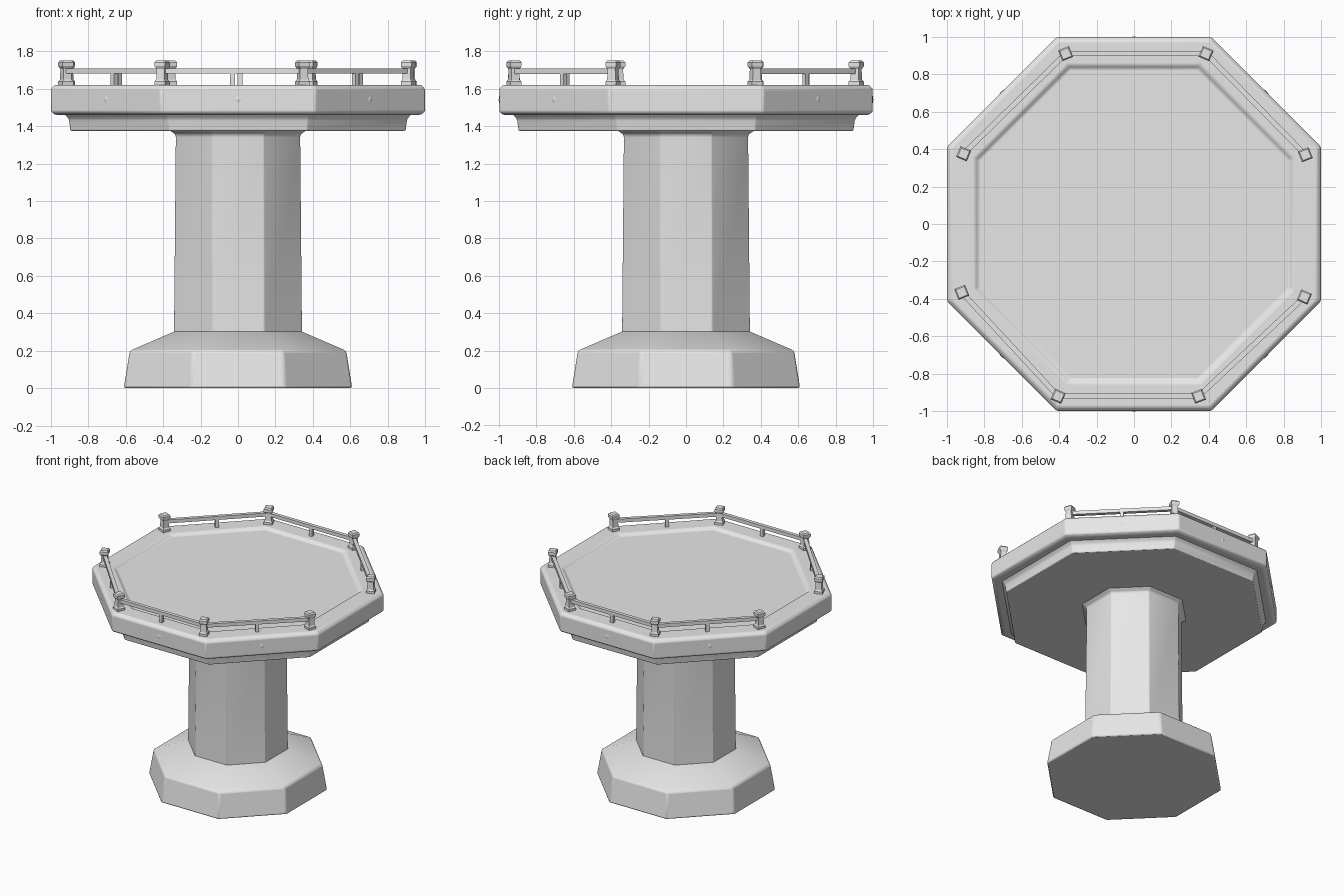
import bpy, bmesh, math
from mathutils import Vector

if "Cube" in bpy.data.objects:
    bpy.data.objects.remove(bpy.data.objects["Cube"])

stone = bpy.data.materials.new("grey stone")
stone.diffuse_color = (0.8, 0.8, 0.8, 1)
stone.use_nodes = True
stone.node_tree.nodes["Principled BSDF"].inputs["Base Color"].default_value = stone.diffuse_color


def finish(name, bm, bevel=0.0, segments=2, smooth=True):
    bmesh.ops.recalc_face_normals(bm, faces=bm.faces)
    me = bpy.data.meshes.new(name)
    bm.to_mesh(me)
    bm.free()
    me.materials.append(stone)
    ob = bpy.data.objects.new(name, me)
    bpy.context.collection.objects.link(ob)
    if bevel:
        m = ob.modifiers.new("soft edges", "BEVEL")
        m.width, m.segments, m.limit_method = bevel, segments, "ANGLE"
        m.angle_limit = math.radians(25)
    if smooth:
        bpy.ops.object.select_all(action="DESELECT")
        ob.select_set(True)
        bpy.context.view_layer.objects.active = ob
        bpy.ops.object.shade_smooth_by_angle(angle=math.radians(30))
    return ob


def stack(bm, profile, sides, centre=(0, 0), turn=0.0):
    """Prism from (half width across flats, z) rings, capped at both ends."""
    rings = []
    for a, z in profile:
        r = a / math.cos(math.pi / sides)
        rings.append([bm.verts.new((
            centre[0] + r * math.cos(turn + (k + .5) * math.tau / sides),
            centre[1] + r * math.sin(turn + (k + .5) * math.tau / sides), z))
            for k in range(sides)])
    for lo, hi in zip(rings, rings[1:]):
        for k in range(sides):
            j = (k + 1) % sides
            bm.faces.new((lo[k], lo[j], hi[j], hi[k]))
    bm.faces.new(rings[0][::-1])
    bm.faces.new(rings[-1])


def octagon(name, profile, bevel):
    bm = bmesh.new()
    stack(bm, profile, 8)
    return finish(name, bm, bevel)


# Pedestal
octagon("base", [(0.61, 0), (0.578, 0.2), (0.335, 0.305)], 0.012)
octagon("column", [(0.342, 0.25), (0.332, 1.345), (0.338, 1.358), (0.37, 1.38)], 0.004)

# Table top: lower moulding and dished slab
octagon("under_moulding", [(0.895, 1.375), (0.903, 1.435), (0.915, 1.452), (0.935, 1.47)], 0.006)
octagon("table_slab", [(0.975, 1.46), (0.998, 1.475), (0.998, 1.6), (0.978, 1.62),
                       (0.85, 1.62), (0.83, 1.602)], 0.008)

# Gallery posts, anticlockwise; the left and right sides stay open
posts = [(0.915, 0.37), (0.385, 0.91), (-0.365, 0.91), (-0.91, 0.375),
         (-0.92, -0.365), (-0.405, -0.92), (0.345, -0.92), (0.91, -0.39)]
post_profile = [(0.031, 1.61), (0.031, 1.638), (0.024, 1.648), (0.022, 1.705),
                (0.031, 1.72), (0.031, 1.74), (0.024, 1.75)]
bm = bmesh.new()
for p in posts:
    stack(bm, post_profile, 4, p, math.atan2(p[1], p[0]))
finish("gallery_posts", bm, smooth=False)

# Rails with one small baluster each
rails, balusters = bmesh.new(), bmesh.new()
for i, (p, q) in enumerate(zip(posts, posts[1:])):
    if i == 3:
        continue
    a, b = Vector((*p, 0)), Vector((*q, 0))
    d = (b - a).normalized()
    side = Vector((-d.y, d.x, 0)) * 0.014
    ends = [[rails.verts.new(e + side * s + Vector((0, 0, z)))
             for s, z in ((-1, 1.68), (1, 1.68), (1, 1.708), (-1, 1.708))] for e in (a, b)]
    for k in range(4):
        j = (k + 1) % 4
        rails.faces.new((ends[0][k], ends[0][j], ends[1][j], ends[1][k]))
    rails.faces.new(ends[0])
    rails.faces.new(ends[1][::-1])
    mid = (a + b) / 2
    stack(balusters, [(0.013, 1.61), (0.013, 1.685)], 4, mid[:2], math.atan2(d.y, d.x))
finish("gallery_rails", rails, smooth=False)
finish("gallery_balusters", balusters, smooth=False)

# Small diamond studs on the railed edges
bm = bmesh.new()
for k in (1, 2, 3, 5, 6, 7):
    ang = k * math.pi / 4
    n, t = Vector((math.cos(ang), math.sin(ang), 0)), Vector((-math.sin(ang), math.cos(ang), 0))
    c = n * 0.996 + Vector((0, 0, 1.542))
    rim = [bm.verts.new(c + t * (0.03 * u) + Vector((0, 0, 0.032 * v)))
           for u, v in ((1, 0), (0, 1), (-1, 0), (0, -1))]
    tip = bm.verts.new(c + n * 0.006)
    for j in range(4):
        bm.faces.new((rim[j], rim[(j + 1) % 4], tip))
    bm.faces.new(rim[::-1])
finish("diamond_studs", bm, smooth=False)
